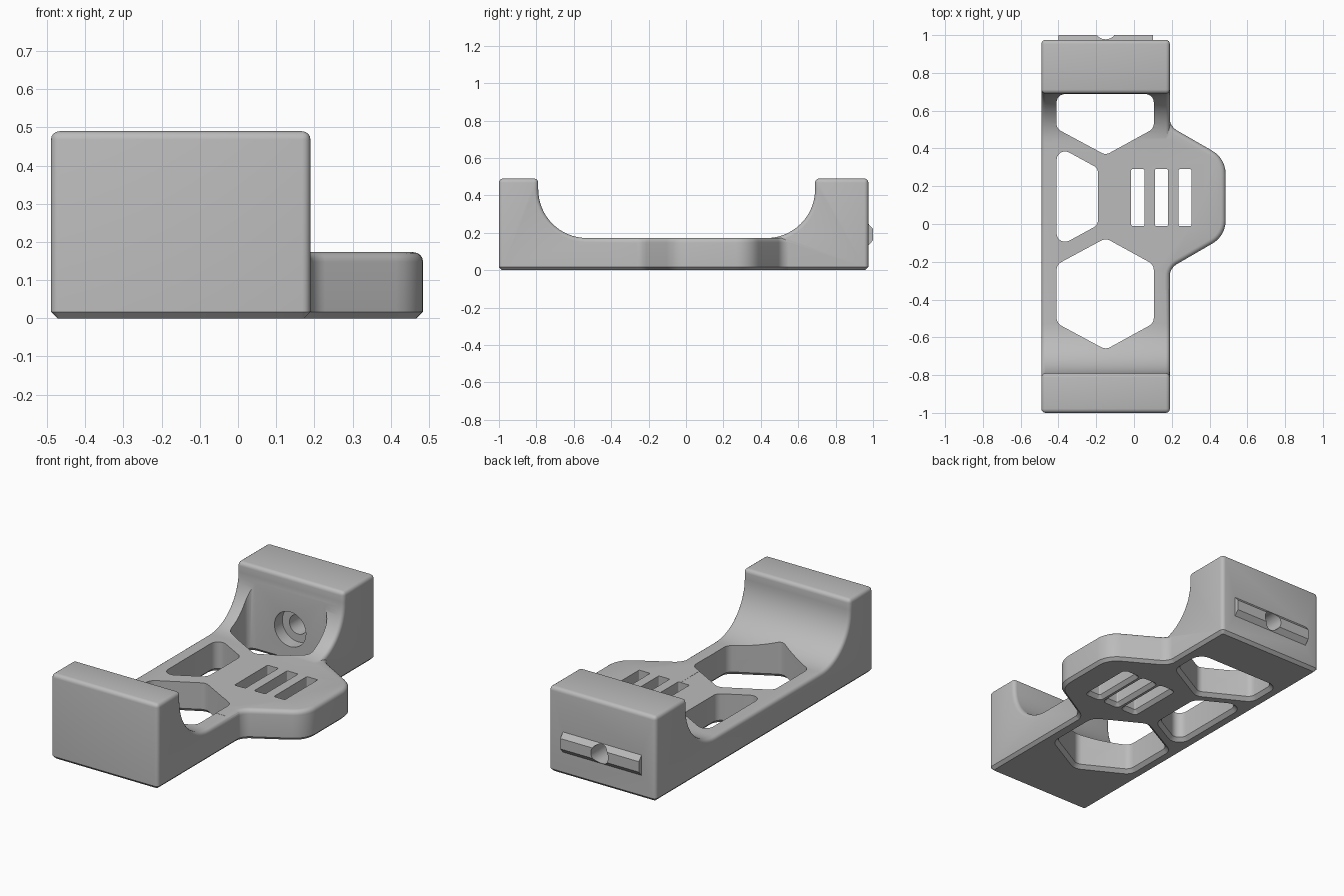
import bpy, bmesh, math
from mathutils import Vector, Matrix

if "Cube" in bpy.data.objects:
    bpy.data.objects.remove(bpy.data.objects["Cube"])

grey = bpy.data.materials.new("plain grey")
grey.diffuse_color = (0.5, 0.5, 0.5, 1)
grey.use_nodes = True
grey.node_tree.nodes["Principled BSDF"].inputs["Base Color"].default_value = grey.diffuse_color


def make_object(name, bm):
    bmesh.ops.recalc_face_normals(bm, faces=bm.faces[:])
    mesh = bpy.data.meshes.new(name)
    bm.to_mesh(mesh)
    bm.free()
    mesh.materials.append(grey)
    ob = bpy.data.objects.new(name, mesh)
    bpy.context.collection.objects.link(ob)
    return ob


def rounded(points, radius, grow=0.0, steps=6):
    """Outline with filleted corners; grow offsets a convex counter-clockwise outline."""
    out, n = [], len(points)
    for i in range(n):
        p = Vector(points[i])
        a = (Vector(points[i - 1]) - p).normalized()
        b = (Vector(points[(i + 1) % n]) - p).normalized()
        half = a.angle(b) / 2
        r = radius[i] if isinstance(radius, list) else radius
        if r == 0:
            out.append(p)
            continue
        c = p + (a + b).normalized() * (r / math.sin(half))
        va = p + a * (r / math.tan(half)) - c
        vb = p + b * (r / math.tan(half)) - c
        sweep = va.angle_signed(vb)
        for k in range(steps + 1):
            d = Matrix.Rotation(-sweep * k / steps, 2) @ va
            out.append(c + d * ((r + grow) / r))
    return out


def loft(rings):
    """Solid through rings of equal length."""
    bm = bmesh.new()
    vs = [[bm.verts.new(p) for p in ring] for ring in rings]
    n = len(vs[0])
    bm.faces.new(vs[0])
    bm.faces.new(vs[-1])
    for lo, hi in zip(vs, vs[1:]):
        for i in range(n):
            bm.faces.new((lo[i], lo[(i + 1) % n], hi[(i + 1) % n], hi[i]))
    bmesh.ops.recalc_face_normals(bm, faces=bm.faces[:])
    return bm


def bevel(bm, test, size, segments):
    edges = [e for e in bm.edges if e.calc_face_angle(0) > 0.8 and test(e)]
    bmesh.ops.bevel(bm, geom=edges, offset=size, segments=segments,
                    profile=0.5, affect='EDGES')


def at_bottom(e):
    return all(v.co.z < 1e-4 for v in e.verts)


def boolean(target, tool, operation):
    mod = target.modifiers.new(tool.name, 'BOOLEAN')
    mod.operation, mod.solver, mod.object = operation, 'EXACT', tool
    bpy.context.view_layer.objects.active = target
    bpy.ops.object.modifier_apply(modifier=mod.name)
    bpy.data.objects.remove(tool, do_unlink=True)


# Main cradle: side profile with two end posts and a curved trough
R, FLOOR, TOP = 0.26, 0.172, 0.49
arc = [math.pi / 2 * k / 16 for k in range(17)]
side = [(-1, 0), (0.975, 0), (0.975, TOP), (0.69, TOP)]
side += [(0.43 + R * math.cos(t), FLOOR + R - R * math.sin(t)) for t in arc]
side += [(-0.53 - R * math.sin(t), FLOOR + R - R * math.cos(t)) for t in arc]
side += [(-0.79, TOP), (-1, TOP)]
bm = loft([[(x, y, z) for y, z in side] for x in (-0.49, 0.19)])
bevel(bm, lambda e: not at_bottom(e), 0.022, 4)
bevel(bm, at_bottom, 0.017, 1)
cradle = make_object("cradle", bm)

# Side lobe: half hexagon pad with rounded top rim
plan = rounded([(0.04, -0.35), (0.188, -0.35), (0.188, -0.235), (0.485, -0.063),
                (0.485, 0.347), (0.188, 0.518), (0.188, 0.62), (0.04, 0.62)],
               [0, 0, 0.08, 0.14, 0.14, 0.08, 0, 0])
bm = loft([[(p.x, p.y, z) for p in plan] for z in (0, FLOOR + 0.001)])
for height, size, seg in ((FLOOR + 0.001, 0.025, 4), (0, 0.017, 1)):
    bevel(bm, lambda e: all(abs(v.co.z - height) < 1e-4 and v.co.x > 0.18
                            for v in e.verts), size, seg)
boolean(cradle, make_object("lobe", bm), 'UNION')

# Locating rib on the back face
rib = [(0.96, 0.115), (1, 0.16), (1, 0.22), (0.96, 0.265)]
boolean(cradle, make_object("back_rib", loft(
    [[(x, y, z) for y, z in rib] for x in (-0.40, 0.10)])), 'UNION')

# Openings through the floor, flared at the underside
X0, X1, XC = -0.41, 0.105, -0.15
openings = [
    ("front_opening", 0.05, [(XC, -0.665), (X1, -0.525), (X1, -0.215),
                             (XC, -0.075), (X0, -0.215), (X0, -0.525)]),
    ("left_opening", 0.045, [(X0, -0.125), (-0.19, -0.005), (-0.19, 0.295), (X0, 0.415)]),
    ("back_opening", 0.045, [(XC, 0.365), (X1, 0.505), (X1, 0.688),
                             (X0, 0.688), (X0, 0.505)]),
]
# Plain vent slots in the pad
for x in (0.02, 0.145, 0.27):
    openings.append(("vent_slot", 0.006, [(x - 0.035, -0.01), (x + 0.035, -0.01),
                                          (x + 0.035, 0.29), (x - 0.035, 0.29)]))
for name, r, pts in openings:
    rings = [[(p.x, p.y, z) for p in rounded(pts, r, grow)]
             for z, grow in ((-0.01, 0.03), (0.02, 0), (0.46, 0))]
    boolean(cradle, make_object(name, loft(rings)), 'DIFFERENCE')

# Screw hole and counterbore through the back post
for name, r, y0, y1 in (("counterbore", 0.1, 0.6, 0.76), ("screw_hole", 0.055, 0.7, 1.1)):
    ring = [(XC + r * math.cos(a), 0.19 + r * math.sin(a))
            for a in (math.tau * k / 40 for k in range(40))]
    boolean(cradle, make_object(name, loft(
        [[(x, y, z) for x, z in ring] for y in (y0, y1)])), 'DIFFERENCE')

# Smooth curves, keep crisp edges
bpy.ops.object.select_all(action='DESELECT')
cradle.select_set(True)
bpy.context.view_layer.objects.active = cradle
bpy.ops.object.shade_smooth_by_angle(angle=math.radians(30))
